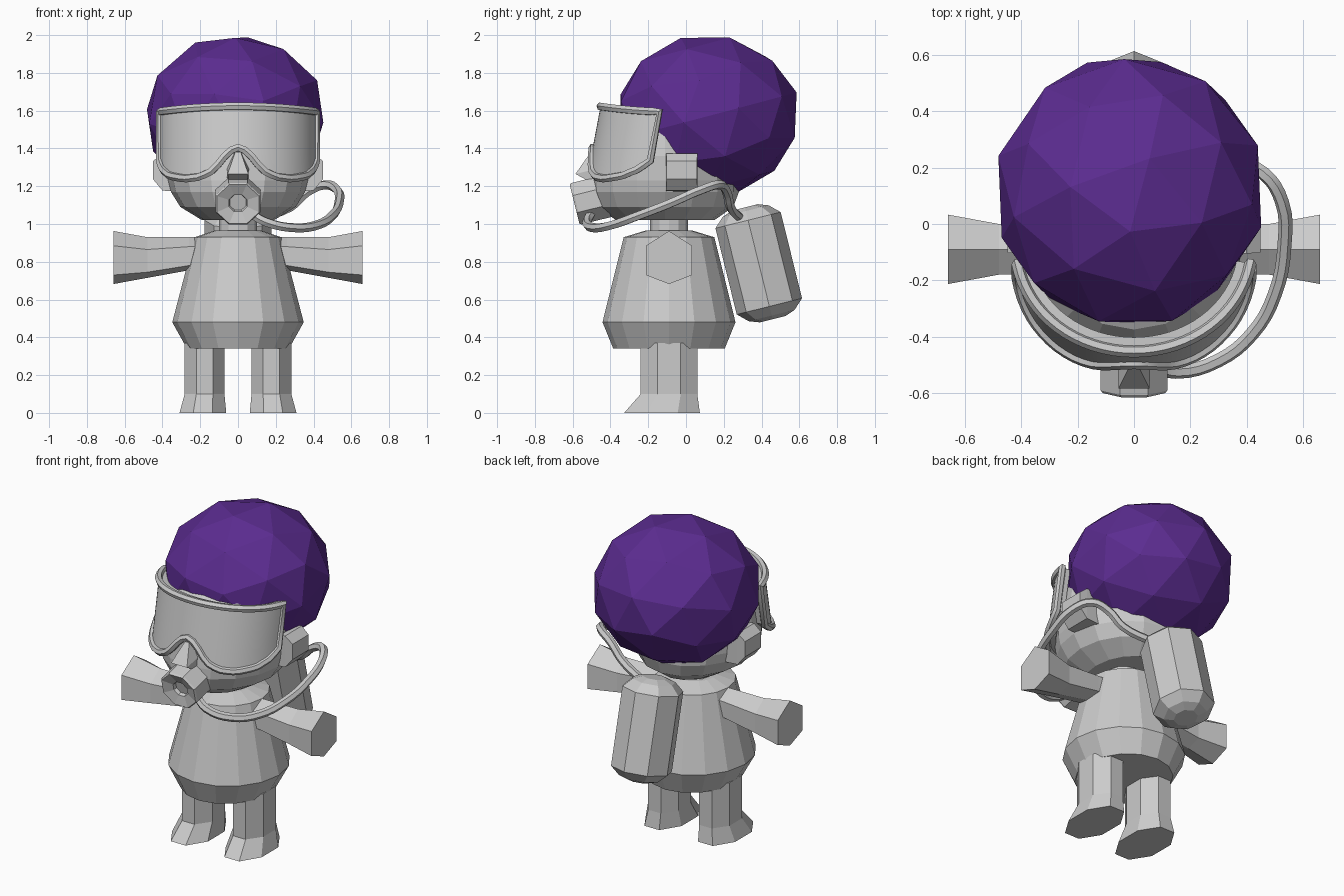
import bpy, bmesh, math
from mathutils import Vector, Matrix

if "Cube" in bpy.data.objects:
    bpy.data.objects.remove(bpy.data.objects["Cube"])


def material(name, rgb):
    m = bpy.data.materials.new(name)
    m.diffuse_color = (*rgb, 1)
    m.use_nodes = True
    m.node_tree.nodes["Principled BSDF"].inputs["Base Color"].default_value = m.diffuse_color
    return m


GREY = material("grey", (0.6, 0.6, 0.6))
PURPLE = material("purple", (0.105, 0.025, 0.28))


def finish(name, bm, mat=GREY):
    bmesh.ops.recalc_face_normals(bm, faces=bm.faces)
    me = bpy.data.meshes.new(name)
    bm.to_mesh(me)
    bm.free()
    me.materials.append(mat)
    ob = bpy.data.objects.new(name, me)
    bpy.context.collection.objects.link(ob)
    return ob


def select(ob):
    bpy.ops.object.select_all(action='DESELECT')
    ob.select_set(True)
    bpy.context.view_layer.objects.active = ob


def ellipse(c, u, v, n, phase=0.0):
    c, u, v = Vector(c), Vector(u), Vector(v)
    angles = [2 * math.pi * (i + phase) / n for i in range(n)]
    return [c + u * math.cos(a) + v * math.sin(a) for a in angles]


def loft(name, rings, mat=GREY):
    """Skin a stack of equal-sized rings and cap both ends."""
    bm = bmesh.new()
    vs = [[bm.verts.new(p) for p in r] for r in rings]
    n = len(vs[0])
    for a, b in zip(vs, vs[1:]):
        for i in range(n):
            bm.faces.new((a[i], a[(i + 1) % n], b[(i + 1) % n], b[i]))
    bm.faces.new(vs[0])
    bm.faces.new(vs[-1])
    return finish(name, bm, mat)


def stack(name, rows, n, phase=0.0):
    """Loft along z from rows of (cx, cy, z, rx, ry)."""
    return loft(name, [ellipse((x, y, z), (rx, 0, 0), (0, ry, 0), n, phase)
                       for x, y, z, rx, ry in rows])


def tube(name, pts, radius, cyclic=False, smooth_path=False):
    cu = bpy.data.curves.new(name, 'CURVE')
    cu.dimensions = '3D'
    cu.bevel_depth = radius
    cu.bevel_resolution = 1
    cu.use_fill_caps = True
    if smooth_path:
        sp = cu.splines.new('BEZIER')
        sp.bezier_points.add(len(pts) - 1)
        sp.resolution_u = 4
        for bp, p in zip(sp.bezier_points, pts):
            bp.co = p
            bp.handle_left_type = bp.handle_right_type = 'AUTO'
    else:
        sp = cu.splines.new('POLY')
        sp.points.add(len(pts) - 1)
        for sp_p, p in zip(sp.points, pts):
            sp_p.co = (*p, 1)
    sp.use_cyclic_u = cyclic
    cu.materials.append(GREY)
    ob = bpy.data.objects.new(name, cu)
    bpy.context.collection.objects.link(ob)
    select(ob)
    bpy.ops.object.convert(target='MESH')
    bpy.ops.object.shade_smooth_by_angle(angle=math.radians(50))


# Torso and neck
stack("torso", [(0, -0.09, 0.34, 0.27, 0.295), (0, -0.09, 0.48, 0.348, 0.352),
                (0, -0.09, 0.93, 0.23, 0.24), (0, -0.09, 0.965, 0.125, 0.125)], 16)
stack("neck", [(0, -0.09, 0.94, 0.1, 0.1), (0, -0.09, 1.06, 0.1, 0.1)], 12)

# Head
stack("head", [(0, -0.11, z, rx, ry) for z, rx, ry in (
    (1.02, 0.19, 0.26), (1.09, 0.305, 0.36), (1.17, 0.355, 0.39), (1.23, 0.37, 0.39),
    (1.36, 0.38, 0.375), (1.5, 0.36, 0.335), (1.6, 0.29, 0.265), (1.67, 0.15, 0.14))], 16)


def arm_ring(x, ry, zs):
    """Six-sided section with top, upper, lower and bottom heights."""
    top, upper, lower, bottom = zs
    return [Vector((x, -0.09 + dy, z)) for dy, z in (
        (0, top), (-ry, upper), (-ry, lower), (0, bottom), (ry, lower), (ry, upper))]


# Legs, arms and ears, one per side
for s, side in ((-1, "left"), (1, "right")):
    stack(side + "_leg", [(s * 0.186, -0.127, 0, 0.134, 0.217),
                          (s * 0.177, -0.09, 0.1, 0.114, 0.162),
                          (s * 0.177, -0.09, 0.37, 0.114, 0.162)], 8, 0.5)
    loft(side + "_arm", [arm_ring(s * x, ry, zs) for x, ry, zs in (
        (0.12, 0.085, (0.93, 0.885, 0.79, 0.765)),
        (0.26, 0.085, (0.93, 0.88, 0.78, 0.755)),
        (0.48, 0.09, (0.93, 0.865, 0.745, 0.715)),
        (0.66, 0.123, (0.963, 0.885, 0.73, 0.682)))])
    loft(side + "_ear", [ellipse((s * x, -0.022, z), (0, ry * 1.414, 0), (0, 0, rz * 1.414), 4, 0.5)
                         for x, z, ry, rz in ((0.3, 1.27, 0.083, 0.1),
                                              (0.4, 1.275, 0.083, 0.098),
                                              (0.45, 1.285, 0.08, 0.048))])

# Hair: faceted, slightly flattened ball sitting over the back of the head
pole = Vector((0.70, 0.66, -0.27)).normalized()
side_dir = Vector((0.945, 0.3, 0.128))
side_dir = (side_dir - pole * side_dir.dot(pole)).normalized()
turn = Matrix((side_dir, pole.cross(side_dir), pole)).transposed().to_4x4()
bm = bmesh.new()
bmesh.ops.create_icosphere(bm, subdivisions=2, radius=1)
bmesh.ops.transform(bm, matrix=Matrix.Translation((-0.015, 0.115, 1.572))
                    @ Matrix.Diagonal((0.485, 0.492, 0.432, 1)) @ turn, verts=bm.verts)
finish("hair", bm, PURPLE)


# Diving mask: curved lens with an arch over the nose
def mask_point(a, t, grow=0.0):
    x = math.sin(a) * 0.42
    ax = abs(x)
    top = 1.622 - 0.03 * (x / 0.43) ** 2
    knots = ((0, 1.405), (0.05, 1.385), (0.13, 1.285), (0.2, 1.25),
             (0.28, 1.24), (0.36, 1.255), (0.4, 1.29), (0.43, 1.39))
    for (x0, z0), (x1, z1) in zip(knots, knots[1:]):
        if x0 <= ax <= x1:
            low = z0 + (z1 - z0) * (ax - x0) / (x1 - x0)
    z = low + (top - low) * t
    y = -0.068 - (0.385 + grow) * math.cos(a) - 0.19 * (1.62 - z)
    return Vector((x * (1 + grow / 0.42), y, z))


N = 32
span = [math.radians(-80 + 160 * i / N) for i in range(N + 1)]
bm = bmesh.new()
cols = []
for a in span:
    cols.append([bm.verts.new(mask_point(a, t, g)) for t, g in
                 ((0, 0), (0.33, 0), (0.67, 0), (1, 0), (1, -0.05), (0, -0.05))])
for c, d in zip(cols, cols[1:]):
    for i in range(6):
        j = (i + 1) % 6
        bm.faces.new((c[i], c[j], d[j], d[i]))
bm.faces.new(cols[0])
bm.faces.new(cols[-1])
lens = finish("mask_lens", bm)
select(lens)
bpy.ops.object.shade_smooth_by_angle(angle=math.radians(40))
outline = [mask_point(a, 1) for a in span] + [mask_point(a, 0) for a in reversed(span)]
tube("mask_rim", outline, 0.022, cyclic=True)

# Nose
loft("nose", [[Vector(p) for p in ring] for ring in (
    ((-0.015, -0.44, 1.39), (0.015, -0.44, 1.39), (0.015, -0.505, 1.38), (-0.015, -0.505, 1.38)),
    ((-0.06, -0.44, 1.3), (0.06, -0.44, 1.3), (0.055, -0.585, 1.265), (-0.055, -0.585, 1.265)),
    ((-0.06, -0.44, 1.24), (0.06, -0.44, 1.24), (0.05, -0.53, 1.235), (-0.05, -0.53, 1.235)))])

# Breathing regulator: dished octagonal barrel tilted downwards
axis = Vector((0, -0.97, -0.24)).normalized()
up = Vector((0, -0.24, 0.97)).normalized()
mouth = Vector((0, -0.59, 1.105))
loft("regulator", [ellipse(mouth + axis * d, (r * 1.05, 0, 0), up * r, 8, 0.5)
                   for d, r in ((-0.17, 0.122), (-0.01, 0.122), (0.0, 0.115),
                                (-0.02, 0.05), (-0.04, 0.045))])

# Air tank leaning away from the back
lean = Vector((0, -0.24, 0.97)).normalized()
back = Vector((0, 0.97, 0.24)).normalized()
tank = Vector((0, 0.385, 0.792))
loft("air_tank", [ellipse(tank + lean * d, (r, 0, 0), back * r, 8)
                  for d, r in ((-0.305, 0.07), (-0.285, 0.125), (-0.235, 0.178),
                               (0.235, 0.178), (0.285, 0.125), (0.305, 0.07))])

# Air hose from regulator to tank
tube("air_hose", [(0.06, -0.5, 1.06), (0.15, -0.525, 1.01), (0.3, -0.485, 0.98),
                  (0.42, -0.39, 0.995), (0.5, -0.25, 1.045), (0.535, -0.07, 1.115),
                  (0.525, 0.08, 1.18), (0.46, 0.18, 1.207), (0.37, 0.215, 1.17),
                  (0.28, 0.235, 1.09), (0.1, 0.29, 1.03)], 0.025, smooth_path=True)
